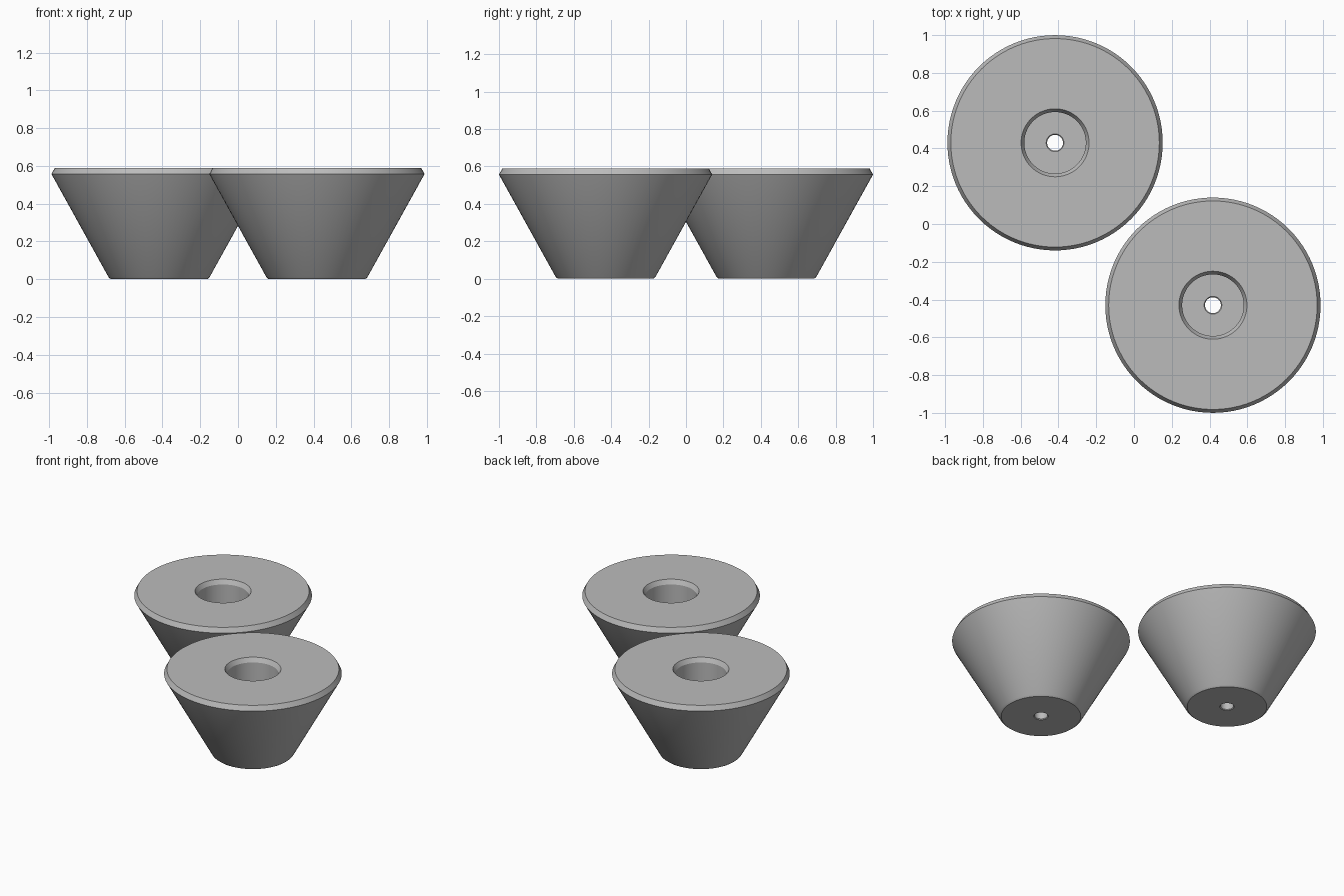
import bpy, bmesh, math

cube = bpy.data.objects.get("Cube")
if cube:
    bpy.data.objects.remove(cube, do_unlink=True)

grey = bpy.data.materials.new("plain grey")
grey.use_nodes = True
colour = (0.5, 0.5, 0.5, 1)
grey.diffuse_color = colour
grey.node_tree.nodes["Principled BSDF"].inputs["Base Color"].default_value = colour

SEGMENTS = 96
# Closed section (radius, height): outside cone, rim, counterbore, screw hole
PROFILE = [(0.047, 0), (0.255, 0), (0.267, 0.01), (0.57, 0.557), (0.552, 0.59),
           (0.18, 0.59), (0.163, 0.56), (0.163, 0.15), (0.047, 0.15),
           (0.042, 0.145), (0.042, 0.005)]


def conical_foot(name, x, y):
    """Lathe the section into one solid foot."""
    bm = bmesh.new()
    rings = []
    for r, z in PROFILE:
        angles = [math.tau * i / SEGMENTS for i in range(SEGMENTS)]
        rings.append([bm.verts.new((r * math.cos(a), r * math.sin(a), z)) for a in angles])
    for k, lower in enumerate(rings):
        upper = rings[(k + 1) % len(rings)]
        for i in range(SEGMENTS):
            j = (i + 1) % SEGMENTS
            bm.faces.new((lower[i], lower[j], upper[j], upper[i]))
    bmesh.ops.recalc_face_normals(bm, faces=bm.faces)
    mesh = bpy.data.meshes.new(name)
    bm.to_mesh(mesh)
    bm.free()
    mesh.materials.append(grey)
    foot = bpy.data.objects.new(name, mesh)
    foot.location = (x, y, 0)
    bpy.context.collection.objects.link(foot)
    # Smooth round walls, crisp rims
    bpy.ops.object.select_all(action='DESELECT')
    foot.select_set(True)
    bpy.context.view_layer.objects.active = foot
    bpy.ops.object.shade_smooth_by_angle(angle=math.radians(25))


# The two feet stand on opposite corners
for name, side in (("front_left_foot", 1), ("back_right_foot", -1)):
    conical_foot(name, 0.418 * side, -0.43 * side)
